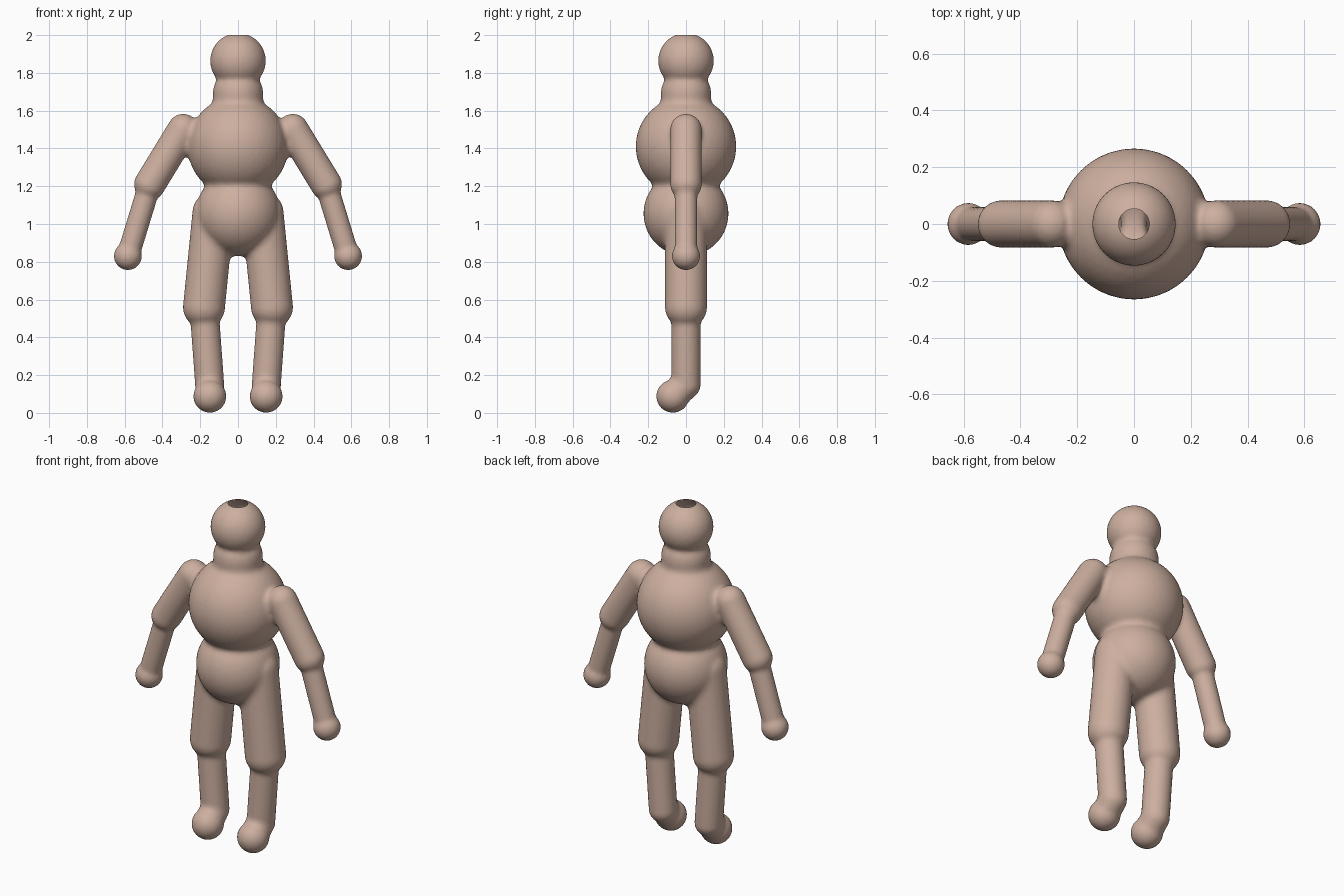
import bpy, bmesh
from mathutils import Vector

if "Cube" in bpy.data.objects:
    bpy.data.objects.remove(bpy.data.objects["Cube"])

skin = bpy.data.materials.new("skin")
skin.diffuse_color = (0.61, 0.43, 0.35, 1)
skin.use_nodes = True
skin.node_tree.nodes["Principled BSDF"].inputs["Base Color"].default_value = skin.diffuse_color

bm = bmesh.new()


def capsule(p1, p2, r):
    """Rounded limb: convex hull around two balls."""
    part = bmesh.new()
    for p in {p1, p2}:
        ball = bmesh.ops.create_icosphere(part, subdivisions=4, radius=r)
        bmesh.ops.translate(part, verts=ball["verts"], vec=Vector(p))
    if p1 != p2:
        hull = bmesh.ops.convex_hull(part, input=part.verts[:])
        inner = [g for g in hull["geom_interior"] if isinstance(g, bmesh.types.BMVert)]
        bmesh.ops.delete(part, geom=inner, context='VERTS')
    bmesh.ops.recalc_face_normals(part, faces=part.faces[:])
    temp = bpy.data.meshes.new("part")
    part.to_mesh(temp)
    part.free()
    bm.from_mesh(temp)
    bpy.data.meshes.remove(temp)


def ball(p, r):
    capsule(p, p, r)


# Head, neck, chest, pelvis
ball((0, 0, 1.864), 0.147)
capsule((0, 0, 1.5), (0, 0, 1.69), 0.133)
ball((0, 0, 1.41), 0.266)
ball((0, 0, 1.055), 0.225)
capsule((0, 0, 1.15), (0, 0, 1.25), 0.15)

for s in (-1, 1):
    # Arm: upper arm, forearm, hand
    elbow, hand = (s * 0.467, 0, 1.21), (s * 0.583, 0, 0.83)
    capsule((s * 0.29, 0, 1.5), elbow, 0.083)
    capsule(elbow, hand, 0.06)
    ball(hand, 0.074)
    # Leg: thigh, shin, foot
    knee, ankle, foot = (s * 0.18, 0, 0.56), (s * 0.15, 0, 0.15), (s * 0.149, -0.07, 0.088)
    capsule((s * 0.13, 0, 1.06), knee, 0.111)
    capsule(knee, ankle, 0.077)
    capsule(ankle, foot, 0.077)
    ball(foot, 0.087)

mesh = bpy.data.meshes.new("body")
bm.to_mesh(mesh)
bm.free()
body = bpy.data.objects.new("body", mesh)
bpy.context.collection.objects.link(body)

# Fuse all parts into one skin
remesh = body.modifiers.new("fuse", 'REMESH')
remesh.mode = 'VOXEL'
remesh.voxel_size = 0.012
fused = bpy.data.meshes.new_from_object(body.evaluated_get(bpy.context.evaluated_depsgraph_get()))
body.modifiers.clear()
body.data = fused
bpy.data.meshes.remove(mesh)
fused.name = "body"

# Fill the creases between parts without shrinking the round forms
bm = bmesh.new()
bm.from_mesh(fused)
neighbours = [(v, [e.other_vert(v) for e in v.link_edges]) for v in bm.verts]
for _ in range(14):
    bm.normal_update()
    moves = []
    for v, near in neighbours:
        d = sum((n.co for n in near), Vector()) / len(near) - v.co
        out = d.dot(v.normal)
        if out < 0:
            d -= v.normal * out
        moves.append(d * 0.5)
    for (v, _n), d in zip(neighbours, moves):
        v.co += d

# Open crown of the head
bmesh.ops.bisect_plane(bm, geom=bm.verts[:] + bm.edges[:] + bm.faces[:],
                       plane_co=(0, 0, 2.0), plane_no=(0, 0, 1), clear_outer=True)
for f in bm.faces:
    f.smooth = True
    f.material_index = 0
bm.to_mesh(fused)
bm.free()
fused.materials.clear()
fused.materials.append(skin)
